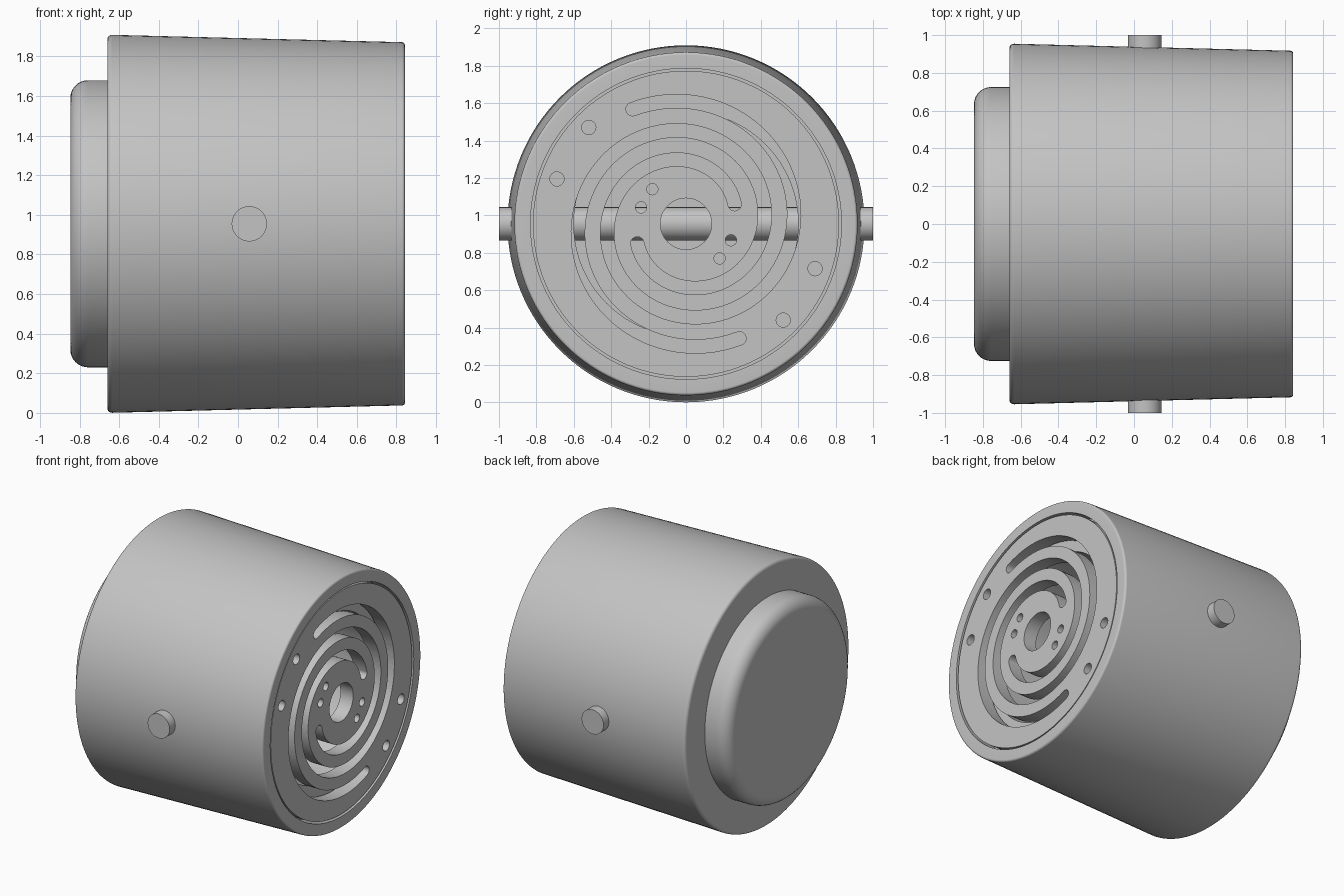
import bpy, bmesh
from math import cos, sin, pi, radians
from mathutils import Vector, Matrix

AXIS_Z = 0.955

if "Cube" in bpy.data.objects:
    bpy.data.objects.remove(bpy.data.objects["Cube"], do_unlink=True)

grey = bpy.data.materials.new("light grey metal")
grey.use_nodes = True
grey.diffuse_color = (0.55, 0.55, 0.55, 1)
grey.node_tree.nodes["Principled BSDF"].inputs["Base Color"].default_value = grey.diffuse_color


def finish(bm, name):
    """Turn a bmesh into a smooth-shaded object on the main axis."""
    bmesh.ops.remove_doubles(bm, verts=bm.verts, dist=1e-5)
    bmesh.ops.recalc_face_normals(bm, faces=bm.faces)
    mesh = bpy.data.meshes.new(name)
    bm.to_mesh(mesh)
    bm.free()
    mesh.materials.append(grey)
    obj = bpy.data.objects.new(name, mesh)
    obj.location.z = AXIS_Z
    bpy.context.collection.objects.link(obj)
    return obj


def smooth(obj):
    bpy.ops.object.select_all(action="DESELECT")
    obj.select_set(True)
    bpy.context.view_layer.objects.active = obj
    bpy.ops.object.shade_smooth_by_angle(angle=radians(30))


def lathe(name, profile, steps=128):
    """Revolve (x, radius, fillet) corners around the x axis."""
    pts = []
    for i, (x, r, f) in enumerate(profile):
        p = Vector((x, 0, r))
        if not f:
            pts.append(p)
            continue
        neighbours = (profile[i - 1], profile[(i + 1) % len(profile)])
        a, b = [p + (Vector((n[0], 0, n[1])) - p).normalized() * f for n in neighbours]
        centre = a + b - p
        for k in range(9):
            t = k / 8 * pi / 2
            pts.append(centre + (a - centre) * cos(t) + (b - centre) * sin(t))
    bm = bmesh.new()
    verts = [bm.verts.new(p) for p in pts]
    edges = [bm.edges.new((verts[i], verts[i + 1])) for i in range(len(verts) - 1)]
    bmesh.ops.spin(bm, geom=verts + edges, axis=(1, 0, 0), cent=(0, 0, 0),
                   angle=2 * pi, steps=steps, use_duplicate=False)
    return finish(bm, name)


def prism(bm, outline, x0, x1):
    """Extrude a (y, z) outline along x."""
    face = bm.faces.new([bm.verts.new((x0, y, z)) for y, z in outline])
    new = bmesh.ops.extrude_face_region(bm, geom=[face])["geom"]
    bmesh.ops.translate(bm, vec=(x1 - x0, 0, 0),
                        verts=[v for v in new if isinstance(v, bmesh.types.BMVert)])


def circle(y, z, r, n=24):
    return [(y + r * cos(2 * pi * i / n), z + r * sin(2 * pi * i / n)) for i in range(n)]


def spiral_slot(start, end, half=0.036, n=110):
    """Outline of a spiral slot with round ends."""
    def radius(a):
        return 0.34 + 0.05 * (a - pi / 2)

    def edge(a, offset):
        return ((radius(a) + offset) * cos(a), (radius(a) + offset) * sin(a))

    def cap(a, turn):
        cy, cz = edge(a, 0)
        return [(cy + half * cos(a + turn + pi * k / 8), cz + half * sin(a + turn + pi * k / 8))
                for k in range(1, 8)]

    angles = [start + (end - start) * i / n for i in range(n + 1)]
    return ([edge(a, half) for a in angles] + cap(end, 0)
            + [edge(a, -half) for a in reversed(angles)] + cap(start, pi))


# Tapered housing with a deep bore and a seat for the end plate
housing = lathe("housing", [
    (-0.66, 0, 0), (-0.66, 0.955, 0.025), (0.843, 0.917, 0.015), (0.843, 0.831, 0),
    (0.72, 0.831, 0), (0.72, 0.6, 0), (-0.5, 0.6, 0), (-0.5, 0, 0)])
smooth(housing)

# Rounded cap on the closed end
cap = lathe("end_cap", [(-0.66, 0, 0), (-0.66, 0.725, 0), (-0.847, 0.725, 0.09), (-0.847, 0, 0)])
smooth(cap)

# Cross pin through the housing
bm = bmesh.new()
bmesh.ops.create_cone(bm, cap_ends=True, segments=48, radius1=0.089, radius2=0.089, depth=2,
                      matrix=Matrix.Translation((0.057, 0, 0)) @ Matrix.Rotation(pi / 2, 4, "X"))
smooth(finish(bm, "cross_pin"))

# Slotted spring plate in the open end
plate = lathe("spring_plate", [
    (0.735, 0, 0), (0.735, 0.818, 0), (0.838, 0.818, 0), (0.838, 0, 0)])

# Cutter for the slots and holes, all repeated half a turn round
bm = bmesh.new()
prism(bm, circle(0, 0, 0.137, 64), 0.6, 1)
for side in (1, -1):
    outlines = [spiral_slot(radians(22), radians(475))]
    outlines += [circle(y, z, r) for y, z, r in (
        (-0.52, 0.515, 0.038), (-0.69, 0.24, 0.038), (-0.18, 0.185, 0.03), (-0.24, 0.088, 0.03))]
    for outline in outlines:
        prism(bm, [(side * y, side * z) for y, z in outline], 0.6, 1)
cutter = finish(bm, "slot_cutter")
cutter.hide_render = True

cut = plate.modifiers.new("slots", "BOOLEAN")
cut.object = cutter
cut.operation = "DIFFERENCE"
cut.solver = "EXACT"
bpy.context.view_layer.objects.active = plate
bpy.ops.object.modifier_apply(modifier=cut.name)
bpy.data.objects.remove(cutter, do_unlink=True)
smooth(plate)
